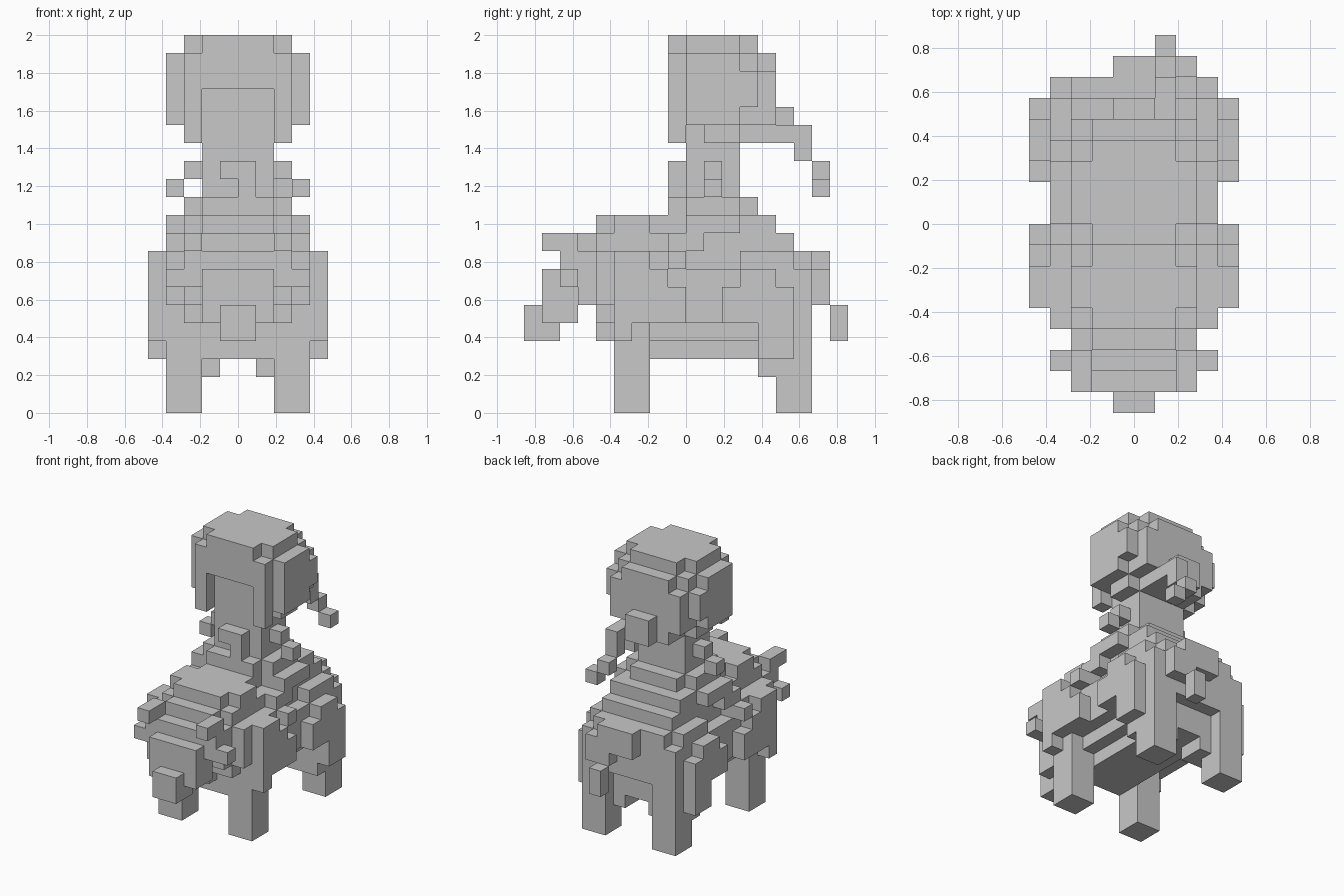
import bpy
import bmesh
from itertools import product
from mathutils import Vector

default_cube = bpy.data.objects.get("Cube")
if default_cube:
    bpy.data.objects.remove(default_cube, do_unlink=True)

UNIT = 2 / 21          # edge length of one block
parts = {}             # part name -> set of block cells
occupied = set()       # every filled cell, so inner faces can be skipped

grey = bpy.data.materials.new("stone grey")
grey.use_nodes = True
grey.diffuse_color = (0.58, 0.58, 0.58, 1)
grey.node_tree.nodes["Principled BSDF"].inputs["Base Color"].default_value = grey.diffuse_color


def block(part, x, y, z):
    """Fill a box of cells; each span is (start, end) in block units."""
    cells = set(product(range(*x), range(*y), range(*z))) - occupied
    parts.setdefault(part, set()).update(cells)
    occupied.update(cells)


def middle(part, half, y, z):
    """Fill a box centred on the mirror plane."""
    block(part, x=(-half, half), y=y, z=z)


def pair(part, x, y, z):
    """Fill a box on the left and its mirror image on the right."""
    block("left_" + part, x=x, y=y, z=z)
    block("right_" + part, x=(-x[1], -x[0]), y=y, z=z)


def build(part, cells):
    """Make one object from the outer faces of a set of cells."""
    bm = bmesh.new()
    for cell in cells:
        centre = Vector(cell) + Vector((0.5, 0.5, 0.5))
        for axis, side in product(range(3), (-1, 1)):
            normal = Vector((0, 0, 0))
            normal[axis] = side
            neighbour = tuple(int(c + n) for c, n in zip(cell, normal))
            if neighbour in occupied:
                continue
            u, v = Vector((0, 0, 0)), Vector((0, 0, 0))
            u[(axis + 1) % 3] = 0.5
            v[(axis + 2) % 3] = 0.5 * side
            middle_point = centre + normal / 2
            corners = (-u - v, u - v, u + v, -u + v)
            bm.faces.new([bm.verts.new((middle_point + c) * UNIT) for c in corners])
    bmesh.ops.remove_doubles(bm, verts=bm.verts, dist=UNIT / 100)
    bmesh.ops.dissolve_limit(bm, angle_limit=0.01, verts=bm.verts, edges=bm.edges)
    mesh = bpy.data.meshes.new(part)
    bm.to_mesh(mesh)
    bm.free()
    mesh.materials.append(grey)
    bpy.context.collection.objects.link(bpy.data.objects.new(part, mesh))


# Rider's face, neck and torso
middle("rider_face", half=2, y=(0, 3), z=(15, 18))
middle("rider_neck", half=2, y=(0, 3), z=(12, 15))
middle("rider_torso", half=3, y=(0, 3), z=(11, 12))
middle("rider_torso", half=2, y=(-1, 4), z=(11, 12))

# Hand held in front of the chest
middle("rider_hand", half=1, y=(-1, 0), z=(13, 14))
block("rider_hand", x=(0, 1), y=(-1, 0), z=(12, 13))

# Hair: crown, rounded back and side locks
middle("hair", half=2, y=(-1, 4), z=(20, 21))
middle("hair", half=3, y=(0, 3), z=(20, 21))
middle("hair", half=3, y=(-1, 4), z=(18, 20))
middle("hair", half=4, y=(0, 3), z=(18, 20))
middle("hair", half=4, y=(3, 4), z=(17, 19))
middle("hair", half=3, y=(4, 5), z=(17, 19))
middle("hair", half=2, y=(4, 5), z=(19, 20))
middle("hair", half=3, y=(3, 5), z=(16, 18))
middle("hair", half=2, y=(3, 5), z=(15, 16))
pair("hair_lock", x=(2, 3), y=(-1, 0), z=(15, 18))
pair("hair_lock", x=(2, 4), y=(0, 3), z=(16, 18))
pair("hair_lock", x=(2, 3), y=(1, 3), z=(15, 16))

# Braid swinging out behind
middle("braid", half=1, y=(5, 6), z=(15, 17))
block("braid", x=(1, 2), y=(5, 6), z=(15, 16))
block("braid", x=(1, 2), y=(6, 7), z=(14, 16))
block("braid", x=(1, 2), y=(7, 8), z=(13, 14))
block("braid", x=(2, 3), y=(7, 8), z=(12, 13))

# Loose tassels beside the neck
pair("tassel", x=(2, 3), y=(1, 2), z=(13, 14))
pair("tassel", x=(3, 4), y=(1, 2), z=(12, 13))

# Rider's legs, bent forward to the feet
pair("rider_leg", x=(3, 4), y=(0, 3), z=(10, 11))
pair("rider_leg", x=(3, 4), y=(-1, 1), z=(9, 10))
pair("rider_leg", x=(3, 5), y=(-1, 0), z=(8, 9))

# Stepped cloak over the animal's back
middle("cloak", half=3, y=(0, 5), z=(10, 11))
middle("cloak", half=2, y=(-1, 0), z=(10, 11))
middle("cloak", half=3, y=(0, 6), z=(9, 10))
middle("cloak", half=4, y=(3, 6), z=(8, 9))
middle("cloak", half=3, y=(6, 7), z=(8, 9))

# Animal's body and belly
middle("animal_back", half=3, y=(-4, -2), z=(10, 11))
middle("animal_back", half=2, y=(-5, -1), z=(10, 11))
middle("animal_body", half=3, y=(-5, 0), z=(9, 10))
middle("animal_body", half=4, y=(-5, -1), z=(8, 9))
middle("animal_body", half=3, y=(-1, 3), z=(8, 9))
middle("animal_body", half=4, y=(-4, 6), z=(5, 8))
middle("animal_body", half=3, y=(6, 7), z=(5, 8))
middle("animal_chest", half=4, y=(-5, -4), z=(6, 8))
middle("animal_chest", half=3, y=(-5, -4), z=(5, 6))
middle("animal_chest", half=1, y=(-5, -4), z=(4, 5))
middle("animal_belly", half=3, y=(-4, 6), z=(4, 5))
middle("animal_belly", half=2, y=(-4, 6), z=(3, 4))

# Animal's head, muzzle, horns and ears
middle("animal_head", half=3, y=(-6, -5), z=(6, 9))
middle("animal_head", half=2, y=(-6, -5), z=(9, 10))
middle("animal_head", half=2, y=(-7, -6), z=(5, 9))
middle("animal_head", half=2, y=(-8, -7), z=(5, 8))
middle("muzzle", half=1, y=(-9, -7), z=(4, 6))
pair("horn", x=(2, 3), y=(-8, -6), z=(9, 10))
pair("horn", x=(2, 3), y=(-7, -5), z=(8, 9))
pair("ear", x=(2, 4), y=(-7, -6), z=(7, 8))

# Front legs with shoulders stepping down to the back
pair("front_leg", x=(2, 4), y=(-4, -2), z=(0, 5))
pair("shoulder", x=(4, 5), y=(-4, -3), z=(4, 5))
pair("shoulder", x=(4, 5), y=(-4, -2), z=(5, 9))
pair("shoulder", x=(4, 5), y=(-2, -1), z=(5, 8))
pair("shoulder", x=(4, 5), y=(-1, 0), z=(5, 7))

# Hind legs with haunches
pair("hind_leg", x=(2, 4), y=(5, 7), z=(0, 8))
pair("hind_leg", x=(1, 4), y=(4, 6), z=(2, 5))
pair("haunch", x=(4, 5), y=(4, 6), z=(3, 5))
pair("haunch", x=(4, 5), y=(2, 6), z=(5, 7))
pair("haunch", x=(4, 5), y=(3, 5), z=(7, 8))

# Tail
block("tail", x=(-1, 2), y=(7, 8), z=(7, 9))
block("tail", x=(1, 3), y=(7, 8), z=(6, 8))
block("tail", x=(1, 2), y=(8, 9), z=(4, 6))

for part_name, part_cells in parts.items():
    build(part_name, part_cells)
